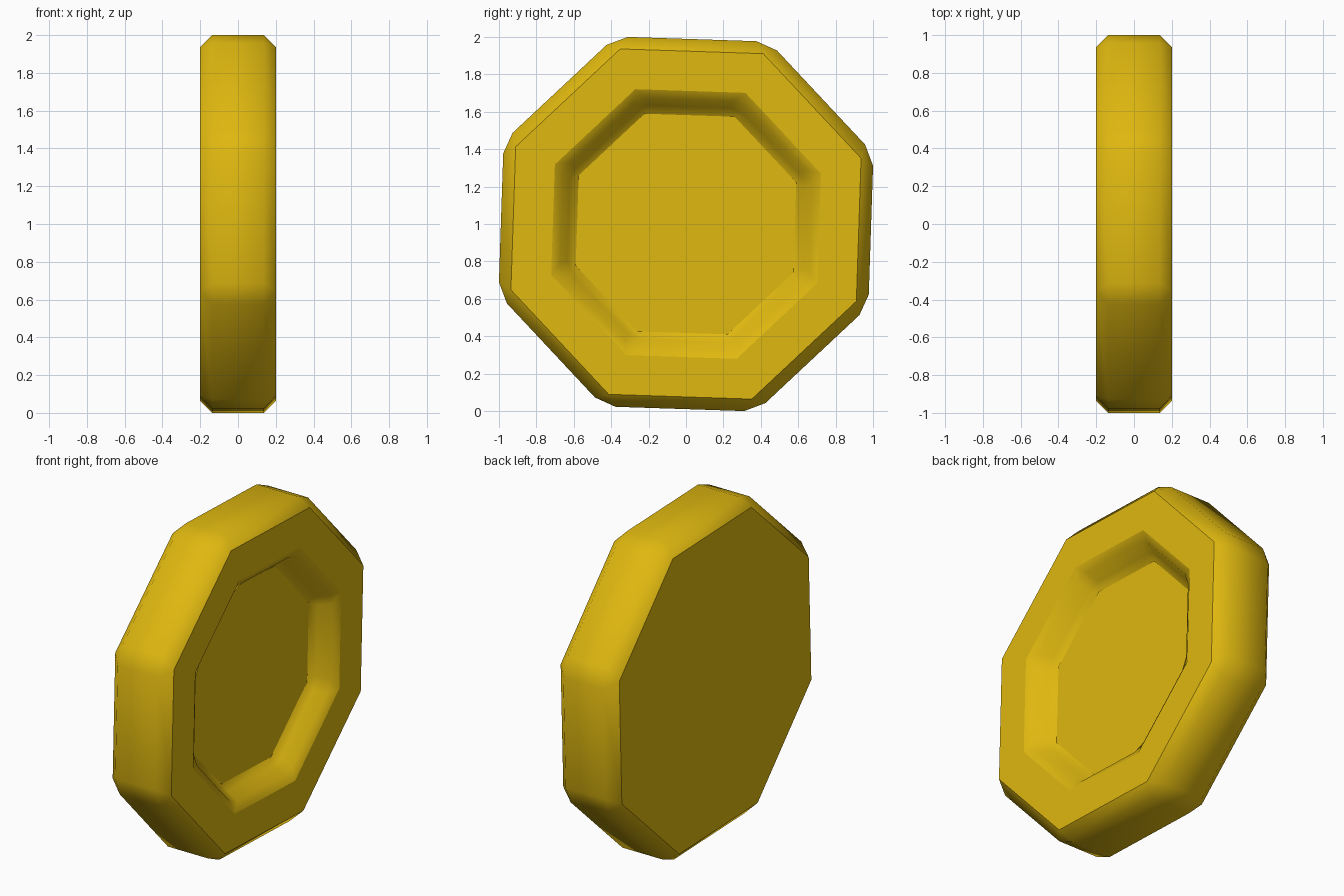
import bpy, bmesh, math

cube = bpy.data.objects.get("Cube")
if cube:
    bpy.data.objects.remove(cube)

# Single yellow material
yellow = bpy.data.materials.new("golden_yellow")
yellow.use_nodes = True
colour = (0.74, 0.48, 0.005, 1)
yellow.diffuse_color = colour
bsdf = next(n for n in yellow.node_tree.nodes if n.type == 'BSDF_PRINCIPLED')
bsdf.inputs["Base Color"].default_value = colour

TURN = 20.6   # slight roll of the octagon about x
CUT = 3.3     # half angle taken by each chamfered corner


def ring(bm, x, radius, cut):
    """Octagon around x; each corner is split by the cut angle."""
    verts = []
    for corner in range(8):
        for side in (-1, 1):
            a = math.radians(TURN + 45 * corner + side * cut)
            verts.append(bm.verts.new((x, radius * math.cos(a), 1 + radius * math.sin(a))))
    return verts


# Back face, chamfered rim, front face, then the sloped recess wall and floor
profile = [
    (-0.2, 1.0, 0),
    (-0.137, 1.0475, CUT),
    (0.137, 1.0475, CUT),
    (0.2, 1.0, 0),
    (0.2, 0.77, 0),
    (0.171, 0.705, CUT),
    (0.099, 0.664, CUT),
    (0.07, 0.63, 0),
]

bm = bmesh.new()
rings = [ring(bm, *p) for p in profile]
for a, b in zip(rings, rings[1:]):
    for i in range(16):
        j = (i + 1) % 16
        bm.faces.new((a[i], a[j], b[j], b[i]))
bm.faces.new(rings[0])
bm.faces.new(rings[-1])
bmesh.ops.remove_doubles(bm, verts=bm.verts, dist=0.0001)
bmesh.ops.recalc_face_normals(bm, faces=bm.faces)

# Smooth around the bands, crisp at flat faces and chamfers
for face in bm.faces:
    face.smooth = True
for edge in bm.edges:
    flat = [abs(f.normal.x) > 0.99 for f in edge.link_faces]
    edge.smooth = all(flat) or not (any(flat) or edge.calc_face_angle(0) > math.radians(40))

mesh = bpy.data.meshes.new("octagonal_disc")
bm.to_mesh(mesh)
bm.free()
mesh.materials.append(yellow)
disc = bpy.data.objects.new("octagonal_disc", mesh)
bpy.context.collection.objects.link(disc)
